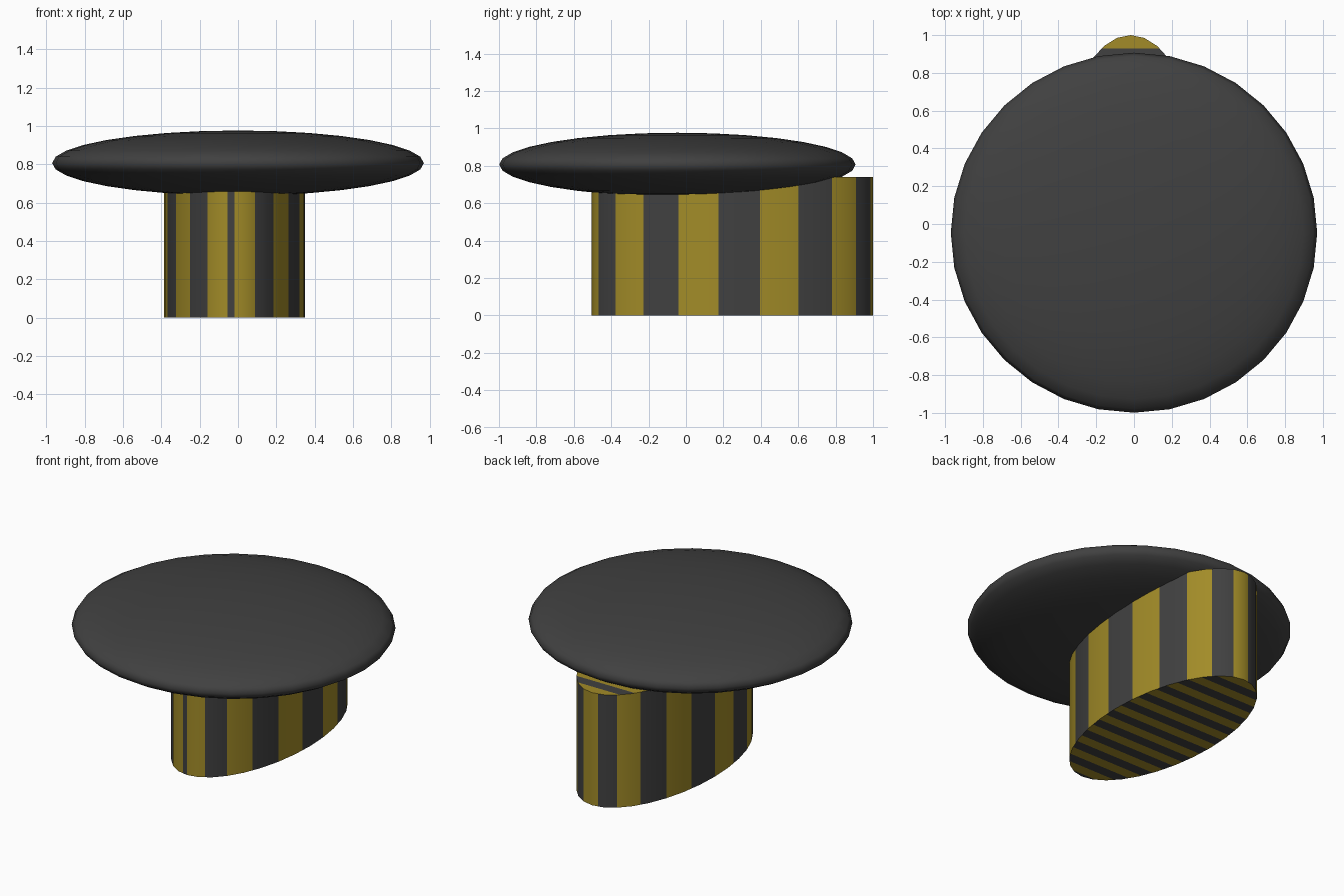
import bpy, bmesh, math
from mathutils import Vector, Matrix

if "Cube" in bpy.data.objects:
    bpy.data.objects.remove(bpy.data.objects["Cube"])


def material(name, rgb):
    m = bpy.data.materials.new(name)
    m.diffuse_color = (*rgb, 1)
    m.use_nodes = True
    m.node_tree.nodes["Principled BSDF"].inputs["Base Color"].default_value = m.diffuse_color
    return m


GREY = material("dark grey", (0.052, 0.052, 0.052))
YELLOW = material("mustard yellow", (0.36, 0.26, 0.021))


def finish(bm, name, mats):
    bmesh.ops.recalc_face_normals(bm, faces=bm.faces)
    me = bpy.data.meshes.new(name)
    bm.to_mesh(me)
    bm.free()
    for m in mats:
        me.materials.append(m)
    ob = bpy.data.objects.new(name, me)
    bpy.context.collection.objects.link(ob)
    return ob


# Flattened cap
bm = bmesh.new()
bmesh.ops.create_uvsphere(
    bm, u_segments=32, v_segments=16, radius=1,
    matrix=Matrix.Translation((0, -0.046, 0.807)) @ Matrix.Diagonal((0.97, 0.953, 0.17, 1)))
for f in bm.faces:
    f.smooth = True
finish(bm, "cap", [GREY])

# Oval striped stem: 32 sides, each split in half so stripes are 1.5 sides wide
CX, CY, RX, RY, H = -0.018, 0.248, 0.367, 0.752, 0.74
corners = [Vector((CX + RX * math.sin(a), CY - RY * math.cos(a), 0))
           for a in (math.tau * i / 32 for i in range(32))]
ring = []
for i, p in enumerate(corners):
    ring += [p, (p + corners[(i + 1) % 32]) / 2]

bm = bmesh.new()
low = [bm.verts.new(p) for p in ring]
high = [bm.verts.new(p + Vector((0, 0, H))) for p in ring]
for j in range(64):
    k = (j + 1) % 64
    f = bm.faces.new((low[j], low[k], high[k], high[j]))
    f.material_index = (j // 3) % 2
    f.smooth = True
stem = finish(bm, "stem", [YELLOW, GREY])

# Flat ends of the stem, cut into straight stripes counted from the back
STRIPE = 2 * RY * 3 / 64
for name, z in (("stem_bottom", 0), ("stem_top", H)):
    bm = bmesh.new()
    pts = [bm.verts.new((p.x, p.y, z)) for p in corners]
    bm.faces.new(pts if z else pts[::-1])
    for i in range(1, 22):
        bmesh.ops.bisect_plane(bm, geom=bm.verts[:] + bm.edges[:] + bm.faces[:],
                               plane_co=(0, CY + RY - i * STRIPE, 0), plane_no=(0, 1, 0))
    for f in bm.faces:
        y = f.calc_center_median().y
        f.material_index = int((CY + RY - y) / STRIPE) % 2
    end = finish(bm, name, [YELLOW, GREY])
    # keep the ends facing outward
    want = 1 if z else -1
    if end.data.polygons[0].normal.z * want < 0:
        end.data.flip_normals()
